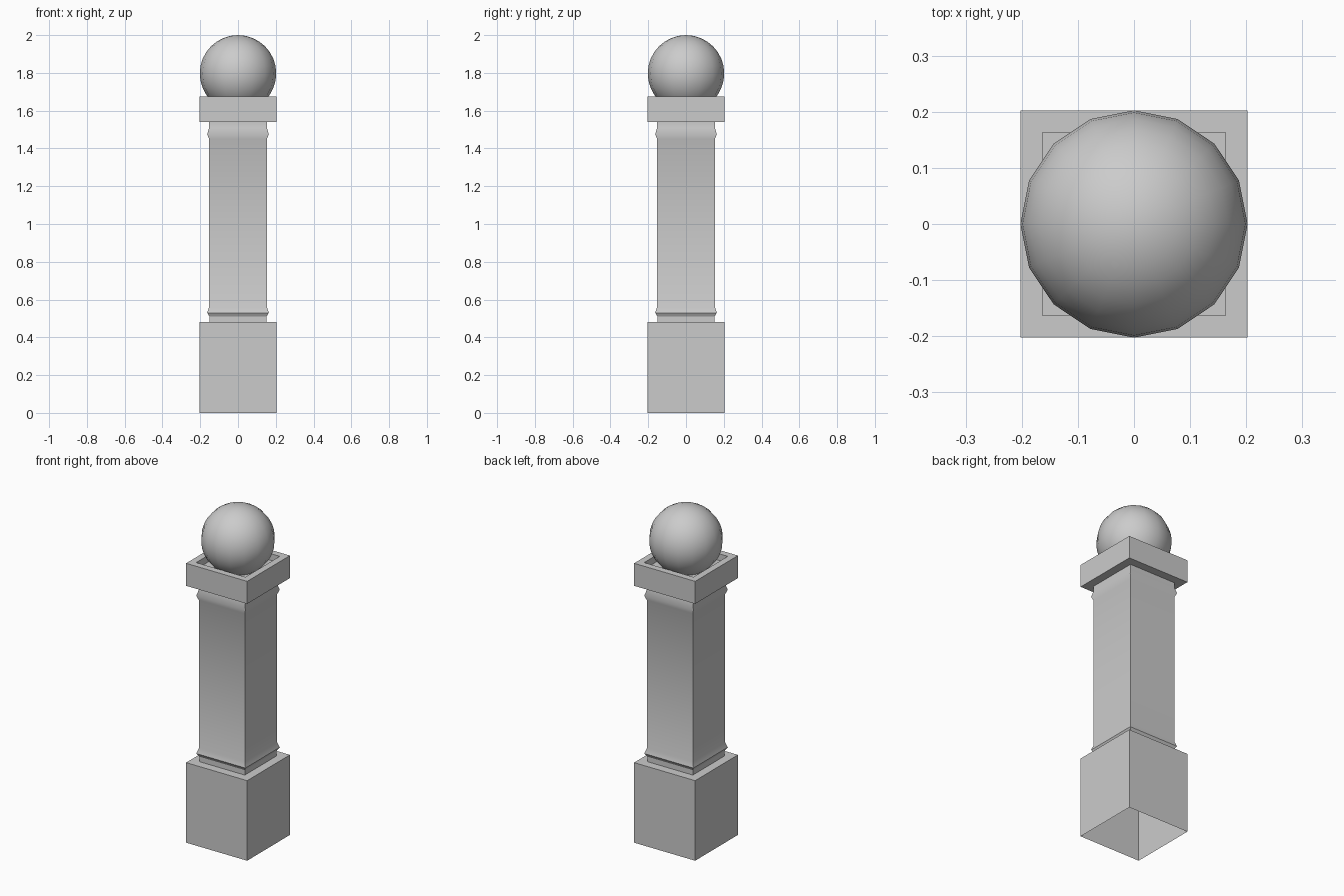
import bpy, bmesh, math

if "Cube" in bpy.data.objects:
    bpy.data.objects.remove(bpy.data.objects["Cube"])


def square_loft(name, profile, soft=None):
    """Loft square sections given as (half width, z); the last one is filled."""
    bm = bmesh.new()
    rings = [[bm.verts.new((sx * r, sy * r, z))
              for sx, sy in ((-1, -1), (1, -1), (1, 1), (-1, 1))]
             for r, z in profile]
    for a, b in zip(rings, rings[1:]):
        for i in range(4):
            j = (i + 1) % 4
            bm.faces.new((a[i], a[j], b[j], b[i]))
    bm.faces.new(rings[-1])
    bm.normal_update()
    for f in bm.faces:
        f.smooth = True
    for e in bm.edges:
        za, zb = (v.co.z for v in e.verts)
        in_soft = soft and za == zb and soft[0] < za < soft[1]
        if len(e.link_faces) == 2 and not in_soft:
            e.smooth = e.calc_face_angle() < math.radians(25)
    mesh = bpy.data.meshes.new(name)
    bm.to_mesh(mesh)
    bm.free()
    obj = bpy.data.objects.new(name, mesh)
    bpy.context.collection.objects.link(obj)
    return obj


# Post: open-bottomed plinth, shaft with two mouldings, recessed cap
square_loft("post", [
    (0.2025, 0.0), (0.2025, 0.48),
    (0.151, 0.48), (0.151, 0.51), (0.163, 0.53), (0.153, 0.56),
    (0.153, 1.45), (0.163, 1.475), (0.153, 1.51), (0.153, 1.54),
    (0.2025, 1.54), (0.2025, 1.675),
    (0.163, 1.675), (0.163, 1.635),
], soft=(1.4, 1.52))

# Ball finial resting in the cap
bpy.ops.mesh.primitive_uv_sphere_add(segments=16, ring_count=16,
                                     radius=0.2025, location=(0, 0, 1.7975))
ball = bpy.context.object
ball.name = "ball_finial"
bpy.ops.object.shade_smooth()
